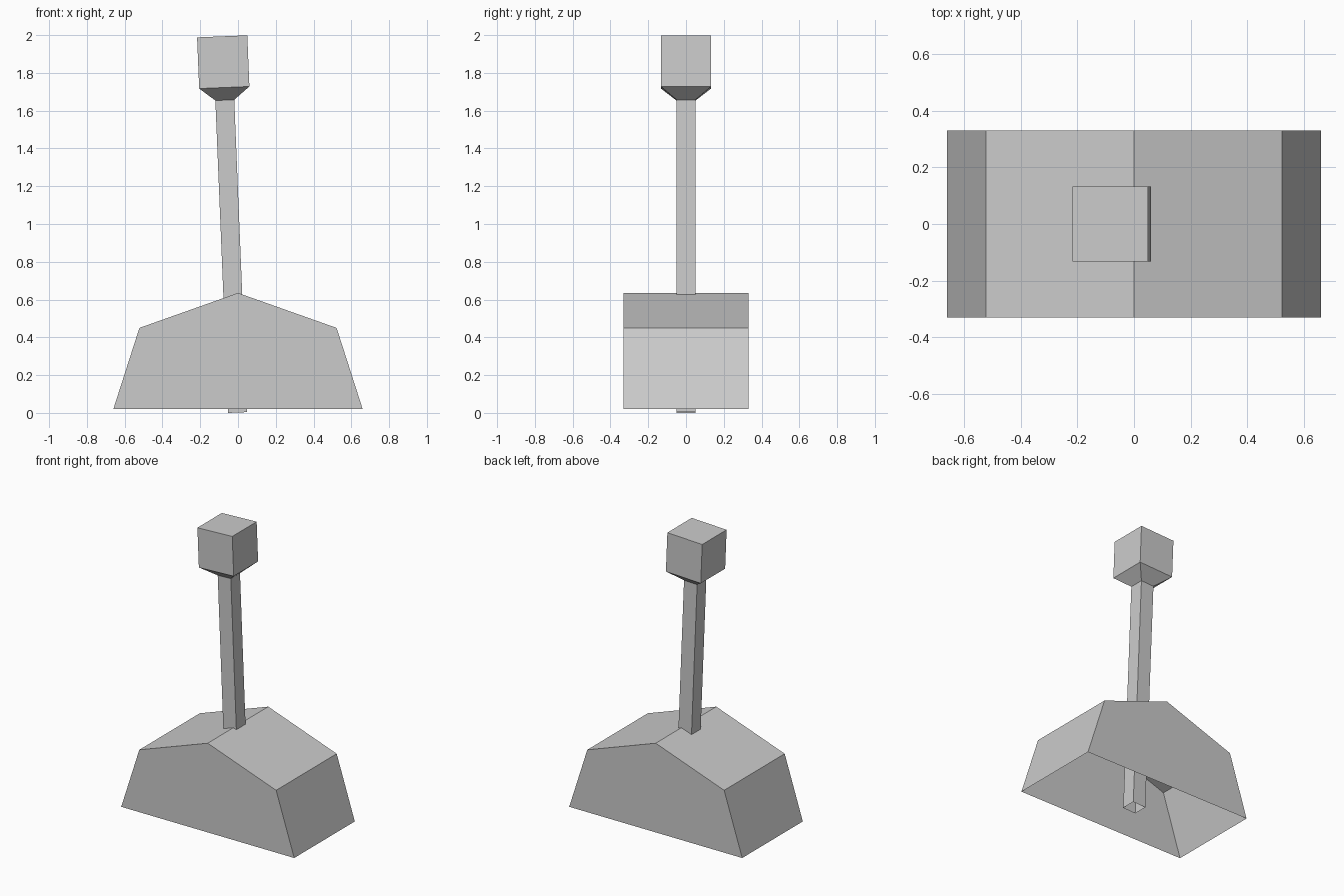
import bpy
import math
from mathutils import Matrix

if "Cube" in bpy.data.objects:
    bpy.data.objects.remove(bpy.data.objects["Cube"], do_unlink=True)

# One plain grey for the whole model
grey = bpy.data.materials.new("plain_grey")
grey.use_nodes = True
colour = (0.6, 0.6, 0.6, 1)
grey.diffuse_color = colour
grey.node_tree.nodes["Principled BSDF"].inputs["Base Color"].default_value = colour


def make_object(name, verts, faces):
    mesh = bpy.data.meshes.new(name)
    mesh.from_pydata(verts, [], faces)
    mesh.materials.append(grey)
    obj = bpy.data.objects.new(name, mesh)
    bpy.context.collection.objects.link(obj)
    return obj


def square_column(name, rings):
    """Stack square rings of (half width, height); open below, capped on top."""
    corners = ((-1, -1), (1, -1), (1, 1), (-1, 1))
    verts = [(h * x, h * y, z) for h, z in rings for x, y in corners]
    faces = []
    for r in range(len(rings) - 1):
        for i in range(4):
            a, b = r * 4 + i, r * 4 + (i + 1) % 4
            faces.append((a, b, b + 4, a + 4))
    top = (len(rings) - 1) * 4
    faces.append(tuple(range(top, top + 4)))
    return make_object(name, verts, faces)


# Base: pitched housing, a hollow shell open underneath
half_depth = 0.33
profile = [(0.66, 0.02), (0.522, 0.45), (0, 0.635), (-0.522, 0.45), (-0.66, 0.02)]
n = len(profile)
verts = [(x, y, z) for y in (-half_depth, half_depth) for x, z in profile]
faces = [(i, i + n, i + n + 1, i + 1) for i in range(n - 1)]
faces += [tuple(range(n)), tuple(reversed(range(n, 2 * n)))]
make_object("base", verts, faces)

# Lever: square shaft flaring into a cube knob, leaning to its right
lever = square_column("lever", [(0.05, 0), (0.05, 1.655), (0.133, 1.722), (0.133, 1.993)])
lever.matrix_world = Matrix.Translation((-0.002, 0, 0.002)) @ Matrix.Rotation(math.radians(-2.35), 4, 'Y')
